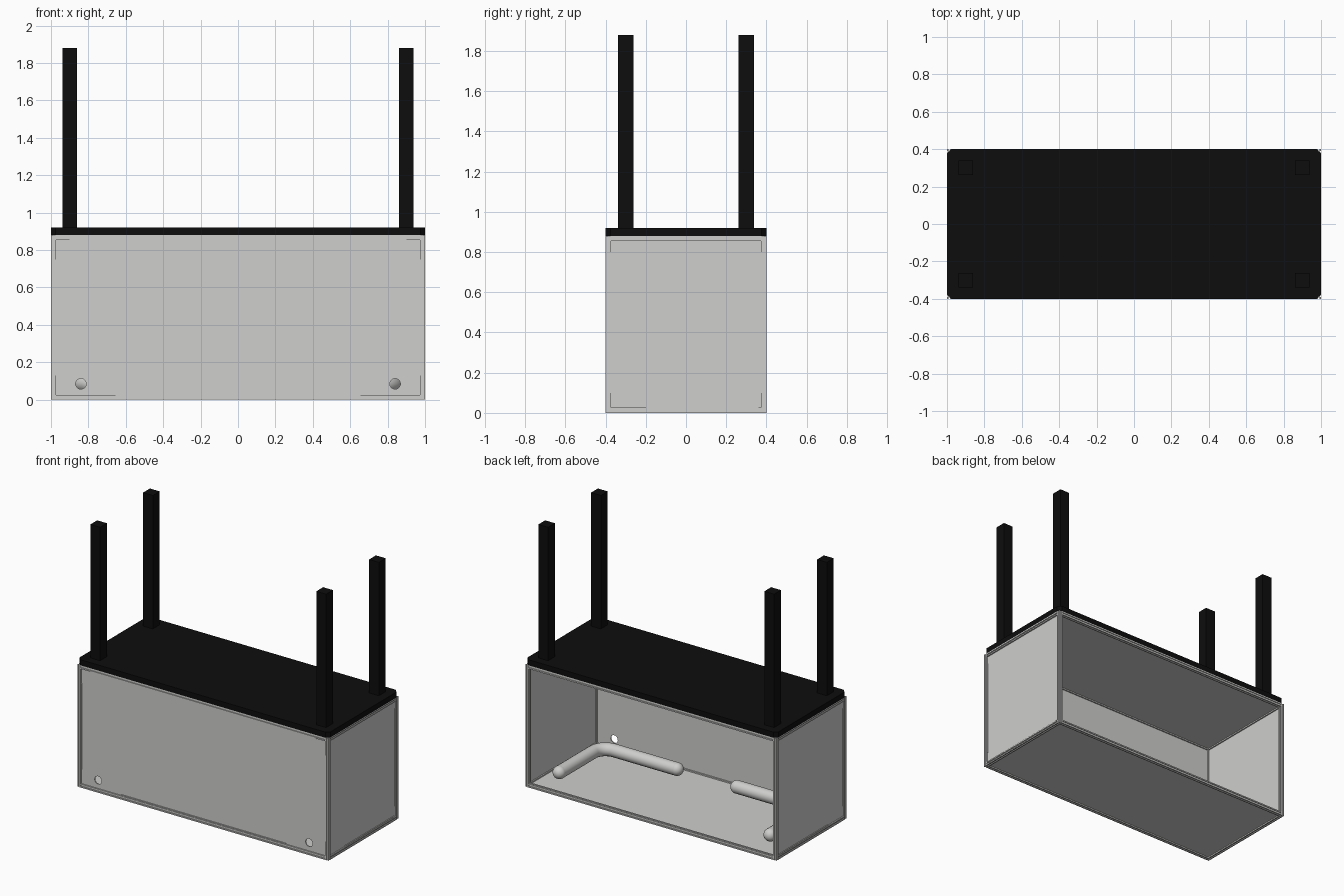
import bpy, bmesh, math
from mathutils import Matrix, Vector

cube = bpy.data.objects.get("Cube")
if cube:
    bpy.data.objects.remove(cube, do_unlink=True)


def material(name, rgb):
    m = bpy.data.materials.new(name)
    m.use_nodes = True
    m.diffuse_color = (*rgb, 1)
    bsdf = next(n for n in m.node_tree.nodes if n.type == 'BSDF_PRINCIPLED')
    bsdf.inputs["Base Color"].default_value = (*rgb, 1)
    return m


GREY = material("light grey", (0.62, 0.62, 0.61))
BLACK = material("black", (0.004, 0.004, 0.004))

W, D, H = 1.0, 0.4, 0.88      # half width, half depth, cabinet height
BAR = 0.026                   # frame bar thickness
B = BAR / 2


def finish(name, bm, mat):
    bmesh.ops.recalc_face_normals(bm, faces=bm.faces)
    me = bpy.data.meshes.new(name)
    bm.to_mesh(me)
    bm.free()
    me.materials.append(mat)
    ob = bpy.data.objects.new(name, me)
    bpy.context.collection.objects.link(ob)
    return ob


def box(name, center, size, mat):
    bm = bmesh.new()
    bmesh.ops.create_cube(bm, size=1, matrix=Matrix.Translation(center) @ Matrix.Diagonal((*size, 1)))
    return finish(name, bm, mat)


def slotted_bar(name, axis, center, length):
    # square extrusion with a slot down each side
    g, d = 0.004, 0.006
    side = [(B, -B), (B, -g), (B - d, -g), (B - d, g), (B, g)]
    turn = [Matrix.Rotation(k * math.pi / 2, 2) for k in range(4)]
    bm = bmesh.new()
    verts = [bm.verts.new((*(r @ Vector(p)), -length / 2)) for r in turn for p in side]
    face = bm.faces.new(verts)
    ext = bmesh.ops.extrude_face_region(bm, geom=[face])
    moved = [v for v in ext["geom"] if isinstance(v, bmesh.types.BMVert)]
    bmesh.ops.translate(bm, verts=moved, vec=(0, 0, length))
    spin = {'X': Matrix.Rotation(math.pi / 2, 4, 'Y'),
            'Y': Matrix.Rotation(math.pi / 2, 4, 'X'),
            'Z': Matrix.Identity(4)}[axis]
    bm.transform(Matrix.Translation(center) @ spin)
    return finish(name, bm, GREY)


# Slotted frame: posts and rails
X, Y = W - B, D - B
sides = {-1: "right", 1: "left"}
ends = {-1: "front", 1: "back"}
for sx in sides:
    for sy in ends:
        slotted_bar(f"{ends[sy]}_{sides[sx]}_post", 'Z', (sx * X, sy * Y, H / 2), H)
for level, z in (("bottom", B), ("top", H - B)):
    for sy in ends:
        slotted_bar(f"{level}_{ends[sy]}_rail", 'X', (0, sy * Y, z), 2 * (W - BAR))
    for sx in sides:
        slotted_bar(f"{level}_{sides[sx]}_rail", 'Y', (sx * X, 0, z), 2 * (D - BAR))

# Panels held in the slots; the back stays open
T = 0.007
PX, PY, PZ = 2 * (W - BAR) + 0.01, 2 * (D - BAR) + 0.01, H - 2 * BAR + 0.01
front = box("front_panel", (0, -Y, H / 2), (PX, T, PZ), GREY)
for sx in sides:
    box(f"{sides[sx]}_panel", (sx * X, 0, H / 2), (T, PY, PZ), GREY)
box("floor_panel", (0, 0, B), (PX, PY, T), GREY)
box("ceiling_panel", (0, 0, H - B), (PX, PY, T), GREY)

# Round holes through the front panel
for sx in sides:
    bm = bmesh.new()
    bmesh.ops.create_cone(bm, cap_ends=True, segments=32, radius1=0.028, radius2=0.028, depth=0.1,
                          matrix=Matrix.Translation((sx * 0.84, -Y, 0.085)) @ Matrix.Rotation(math.pi / 2, 4, 'X'))
    cutter = finish("hole_cutter", bm, GREY)
    cutter.hide_render = True
    mod = front.modifiers.new("hole", 'BOOLEAN')
    mod.operation = 'DIFFERENCE'
    mod.solver = 'EXACT'
    mod.object = cutter
    bpy.context.view_layer.objects.active = front
    bpy.ops.object.modifier_apply(modifier=mod.name)
    bpy.data.objects.remove(cutter, do_unlink=True)

# Thin sealing strips along the panel edges
S = 0.006
strip_y = -Y - 0.006
box("front_bottom_strip", (0, strip_y, BAR + S / 2), (1.31, S, S), GREY)
box("front_top_strip", (0, strip_y, H - BAR - S / 2), (1.8, S, S), GREY)
for sx in sides:
    box(f"front_{sides[sx]}_strip", (sx * (W - BAR - S / 2), strip_y, 0.44), (S, S, 0.62), GREY)
    strip_x = sx * (X + 0.006)
    box(f"{sides[sx]}_bottom_strip", (strip_x, 0.08, BAR + S / 2), (S, 0.56, S), GREY)
    for sy in ends:
        box(f"{sides[sx]}_{ends[sy]}_strip", (strip_x, sy * (D - BAR - S / 2), 0.45), (S, S, 0.7), GREY)

# Table top with clipped corners
top = box("table_top", (0, 0, 0.9), (2 * W, 2 * D, 0.04), BLACK)
bm = bmesh.new()
bm.from_mesh(top.data)
upright = [e for e in bm.edges if abs(e.verts[0].co.z - e.verts[1].co.z) > 0.01]
bmesh.ops.bevel(bm, geom=upright, offset=0.025, segments=1, affect='EDGES')
bm.to_mesh(top.data)
bm.free()

# Four square uprights
for sx in sides:
    for sy in ends:
        box(f"{ends[sy]}_{sides[sx]}_upright", (sx * 0.9, sy * 0.3, 1.4), (0.078, 0.078, 0.96), BLACK)

# Bent pipes with round ends, one each side
R, BEND, PIPE_Z = 0.045, 0.1, 0.085
for sx in sides:
    path = [(0.24, -0.24)]
    for k in range(13):
        a = -math.pi / 2 + k * math.pi / 24
        path.append((0.74 + BEND * math.cos(a), -0.14 + BEND * math.sin(a)))
    path.append((0.84, 0.24))
    cu = bpy.data.curves.new(f"{sides[sx]}_pipe", 'CURVE')
    cu.dimensions = '3D'
    cu.bevel_depth = R
    cu.bevel_resolution = 6
    sp = cu.splines.new('POLY')
    sp.points.add(len(path) - 1)
    for p, (x, y) in zip(sp.points, path):
        p.co = (sx * x, y, PIPE_Z, 1)
    sp.use_smooth = True
    cu.materials.append(GREY)
    bpy.context.collection.objects.link(bpy.data.objects.new(f"{sides[sx]}_pipe", cu))
    for label, (x, y) in (("inner", path[0]), ("back", path[-1])):
        bm = bmesh.new()
        bmesh.ops.create_uvsphere(bm, u_segments=24, v_segments=14, radius=R,
                                  matrix=Matrix.Translation((sx * x, y, PIPE_Z)))
        cap = finish(f"{sides[sx]}_pipe_{label}_end", bm, GREY)
        cap.data.polygons.foreach_set("use_smooth", [True] * len(cap.data.polygons))
